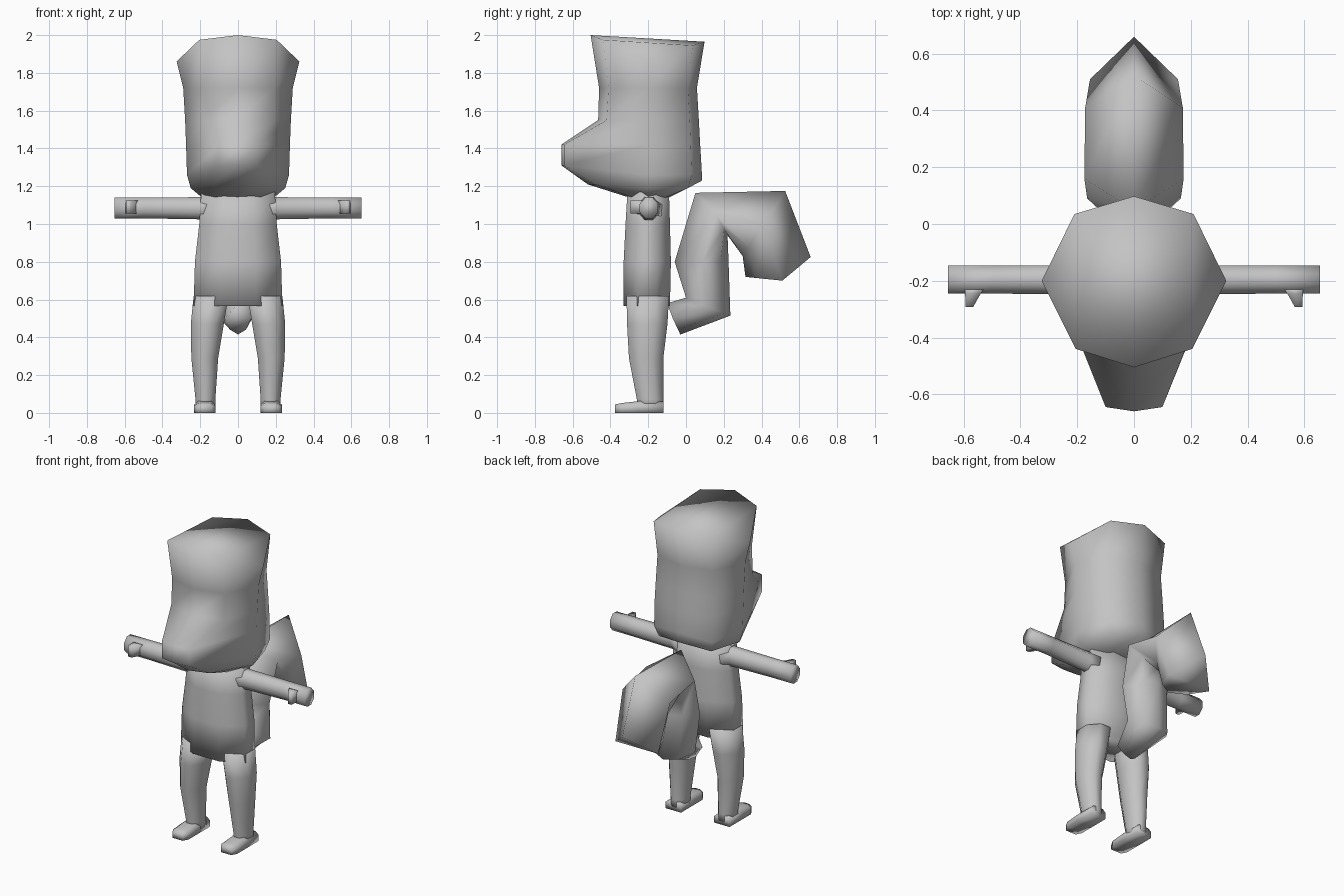
import bpy, bmesh
from mathutils import Vector

if "Cube" in bpy.data.objects:
    bpy.data.objects.remove(bpy.data.objects["Cube"])

grey = bpy.data.materials.new("plain_grey")
grey.diffuse_color = (0.55, 0.55, 0.55, 1)
grey.use_nodes = True
grey.node_tree.nodes["Principled BSDF"].inputs["Base Color"].default_value = grey.diffuse_color


def loft(name, rings, caps=True, end_faces=(), mirror=False):
    """Skin a list of equally long point loops, optionally mirrored to the other side."""
    bm = bmesh.new()
    sides = (1, -1) if mirror else (1,)
    for s in sides:
        vs = [[bm.verts.new((p[0] * s, p[1], p[2])) for p in r] for r in rings]
        n = len(rings[0])
        for a, b in zip(vs, vs[1:]):
            for i in range(n):
                j = (i + 1) % n
                bm.faces.new((a[i], a[j], b[j], b[i]))
        bm.faces.new(vs[0])
        if end_faces:
            for f in end_faces:
                bm.faces.new([vs[-1][i] for i in f])
        else:
            bm.faces.new(vs[-1])
    bmesh.ops.recalc_face_normals(bm, faces=bm.faces)
    for f in bm.faces:
        f.smooth = True
    me = bpy.data.meshes.new(name)
    bm.to_mesh(me)
    bm.free()
    me.materials.append(grey)
    ob = bpy.data.objects.new(name, me)
    bpy.context.collection.objects.link(ob)
    return ob


def eight(front, fr, right, br, back):
    """Symmetric eight-point ring from its front, right and back points."""
    flip = lambda p: (-p[0], p[1], p[2])
    return [(0, *front), fr, right, br, (0, *back), flip(br), flip(right), flip(fr)]


def rounded(x0, x1, y0, y1, z, c=0.3):
    """Horizontal rectangle with cut corners."""
    cx, cy = (x1 - x0) * c, (y1 - y0) * c
    return [(x0 + cx, y0, z), (x1 - cx, y0, z), (x1, y0 + cy, z), (x1, y1 - cy, z),
            (x1 - cx, y1, z), (x0 + cx, y1, z), (x0, y1 - cy, z), (x0, y0 + cy, z)]


# Head with blunt muzzle and flared crown
head = [
    eight((-.30, 1.14), (.12, -.28, 1.14), (.19, -.2, 1.14), (.12, -.11, 1.14), (-.09, 1.14)),
    eight((-.52, 1.21), (.13, -.48, 1.21), (.25, -.2, 1.19), (.19, .01, 1.19), (.085, 1.23)),
    eight((-.66, 1.31), (.10, -.645, 1.31), (.27, -.2, 1.26), (.21, .03, 1.26), (.083, 1.29)),
    eight((-.66, 1.42), (.10, -.645, 1.42), (.275, -.2, 1.42), (.21, .025, 1.42), (.075, 1.42)),
    eight((-.465, 1.55), (.19, -.42, 1.55), (.28, -.2, 1.55), (.205, .02, 1.55), (.068, 1.55)),
    eight((-.46, 1.72), (.19, -.41, 1.72), (.29, -.2, 1.72), (.2, .01, 1.72), (.058, 1.72)),
    eight((-.505, 2.0), (.205, -.44, 1.975), (.325, -.2, 1.86), (.21, .035, 1.945), (.098, 1.965)),
]
loft("head", head, end_faces=[(0, 1, 3, 4), (0, 4, 5, 7), (1, 2, 3), (5, 6, 7)])

# Torso
loft("torso", [rounded(-.235, .235, -.33, -.085, .565), rounded(-.228, .228, -.33, -.08, .8),
               rounded(-.205, .205, -.32, -.085, 1.0), rounded(-.195, .195, -.31, -.09, 1.17)])

# Legs
loft("legs", [rounded(.05, .235, -.315, -.09, .62), rounded(.075, .25, -.312, -.098, .47),
              rounded(.105, .247, -.302, -.12, .29), rounded(.12, .225, -.26, -.12, .07),
              rounded(.12, .225, -.26, -.12, .02)], mirror=True)

# Feet, lofted from heel to toe
foot = []
for y, h in ((-.12, .06), (-.25, .062), (-.34, .052), (-.375, .045)):
    t = .018 if y < -.35 else 0
    foot.append([(.12 + t, y, 0), (.232 - t, y, 0), (.232 - t, y, h * .7),
                 (.21 - t, y, h), (.14 + t, y, h), (.12 + t, y, h * .7)])
loft("feet", foot, mirror=True)


# Arms, eight-sided and square ended
def arm_ring(x, y0, y1, z0, z1):
    return [(x, p[0], p[1]) for p in rounded(y0, y1, z0, z1, 0)]


loft("arms", [arm_ring(.14, -.275, -.125, .99, 1.15), arm_ring(.21, -.248, -.145, 1.025, 1.142),
              arm_ring(.5, -.245, -.147, 1.03, 1.14), arm_ring(.655, -.245, -.147, 1.03, 1.14)],
     mirror=True)

# Thumbs, tapering forward from the hands
loft("thumbs", [[(x0, y, 1.055), (x1, y, 1.055), (x1, y, 1.125), (x0, y, 1.125)]
                for x0, x1, y in ((.53, .595, -.23), (.54, .595, -.245), (.567, .593, -.293))],
     mirror=True)


# Bushy tail: outer ridge, widest side and inner ridge points (y, z) per ring
def tail_ring(outer, side, inner, w):
    o, s, i = Vector(outer), Vector(side), Vector(inner)
    m = s.lerp(i, .7)
    return [(0, *o), (w, *s), (w * .6, *m), (0, *i), (-w * .6, *m), (-w, *s)]


loft("tail", [
    tail_ring((-.10, .58), (-.07, .5), (-.03, .415), .07),
    tail_ring((0, .61), (.12, .56), (.235, .515), .15),
    tail_ring((-.06, .80), (.09, .80), (.225, .81), .165),
    tail_ring((.05, 1.165), (.16, 1.05), (.22, .94), .175),
    tail_ring((.525, 1.175), (.41, 1.0), (.30, .83), .172),
    tail_ring((.66, .825), (.51, .70), (.315, .72), .155),
])
